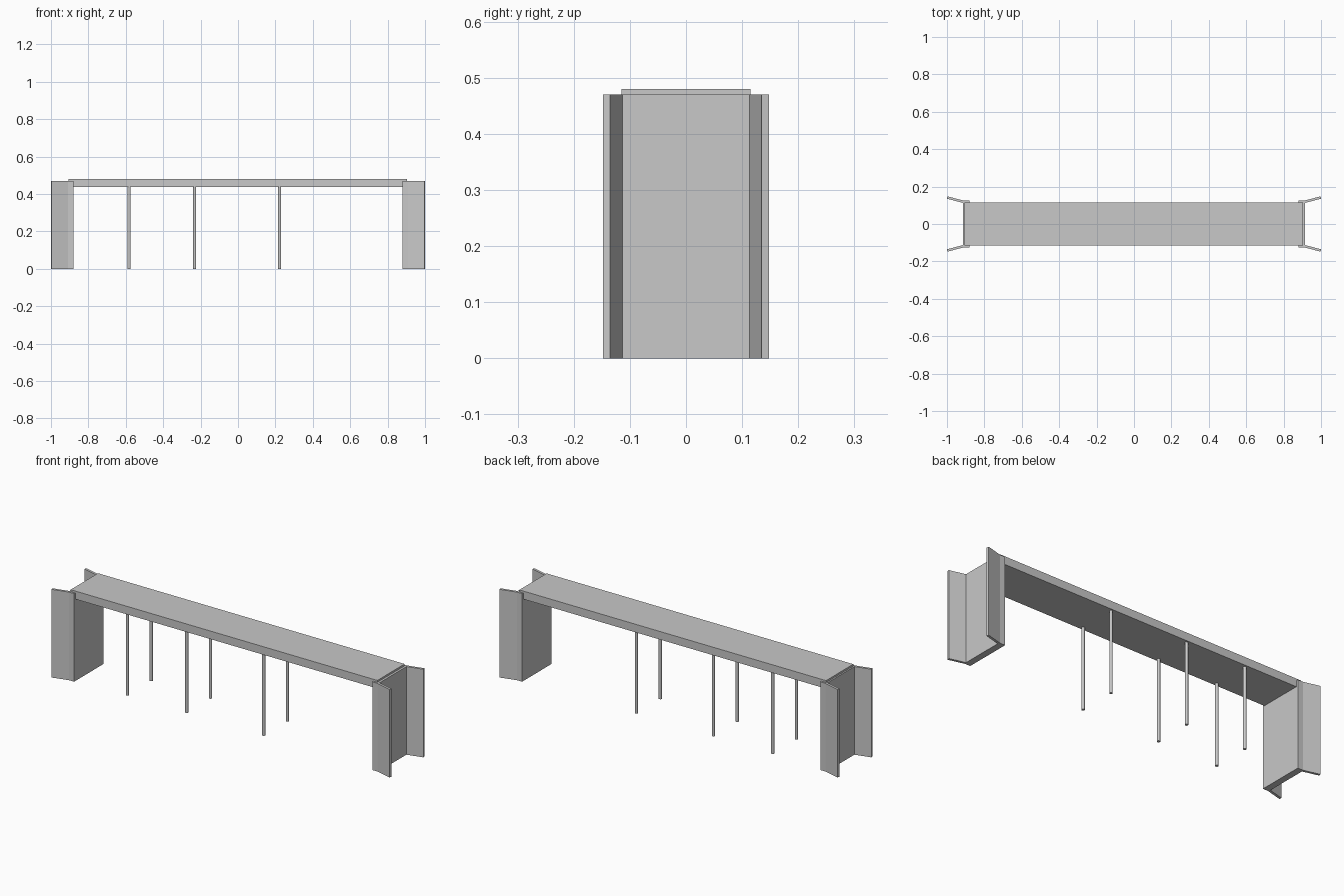
import bpy
import bmesh

cube = bpy.data.objects.get("Cube")
if cube:
    bpy.data.objects.remove(cube, do_unlink=True)

concrete = bpy.data.materials.new("concrete grey")
concrete.use_nodes = True
GREY = (0.58, 0.58, 0.58, 1)
concrete.diffuse_color = GREY
concrete.node_tree.nodes["Principled BSDF"].inputs["Base Color"].default_value = GREY


def finish(name, bm):
    bmesh.ops.recalc_face_normals(bm, faces=bm.faces)
    mesh = bpy.data.meshes.new(name)
    bm.to_mesh(mesh)
    bm.free()
    mesh.materials.append(concrete)
    obj = bpy.data.objects.new(name, mesh)
    bpy.context.collection.objects.link(obj)
    return obj


def extrude_outline(name, outline, bottom, top):
    bm = bmesh.new()
    base = bm.faces.new([bm.verts.new((x, y, bottom)) for x, y in outline])
    grown = bmesh.ops.extrude_face_region(bm, geom=[base], use_keep_orig=True)
    verts = [v for v in grown["geom"] if isinstance(v, bmesh.types.BMVert)]
    bmesh.ops.translate(bm, verts=verts, vec=(0, 0, top - bottom))
    return finish(name, bm)


# Road deck
DECK_BOTTOM, DECK_TOP = 0.437, 0.48
extrude_outline("deck", [(-0.907, -0.115), (0.903, -0.115),
                         (0.903, 0.115), (-0.907, 0.115)], DECK_BOTTOM, DECK_TOP)

# End walls with splayed wings: half outline, mirrored front to back
half = [(0.88, 0.125), (0.91, 0.125), (0.998, 0.148), (1.0, 0.135), (0.915, 0.113)]
outline = half + [(x, -y) for x, y in reversed(half)]
for side, name in ((1, "left_abutment"), (-1, "right_abutment")):
    extrude_outline(name, [(side * x, y) for x, y in outline], 0, 0.47)

# Slender columns in pairs
for i, x in enumerate((-0.582, -0.232, 0.222)):
    for y, row in ((-0.1, "front"), (0.1, "back")):
        bm = bmesh.new()
        bmesh.ops.create_cone(bm, cap_ends=True, segments=12, radius1=0.008,
                              radius2=0.008, depth=DECK_BOTTOM + 0.005)
        column = finish(f"{row}_column_{i + 1}", bm)
        column.location = (x, y, (DECK_BOTTOM + 0.005) / 2)
